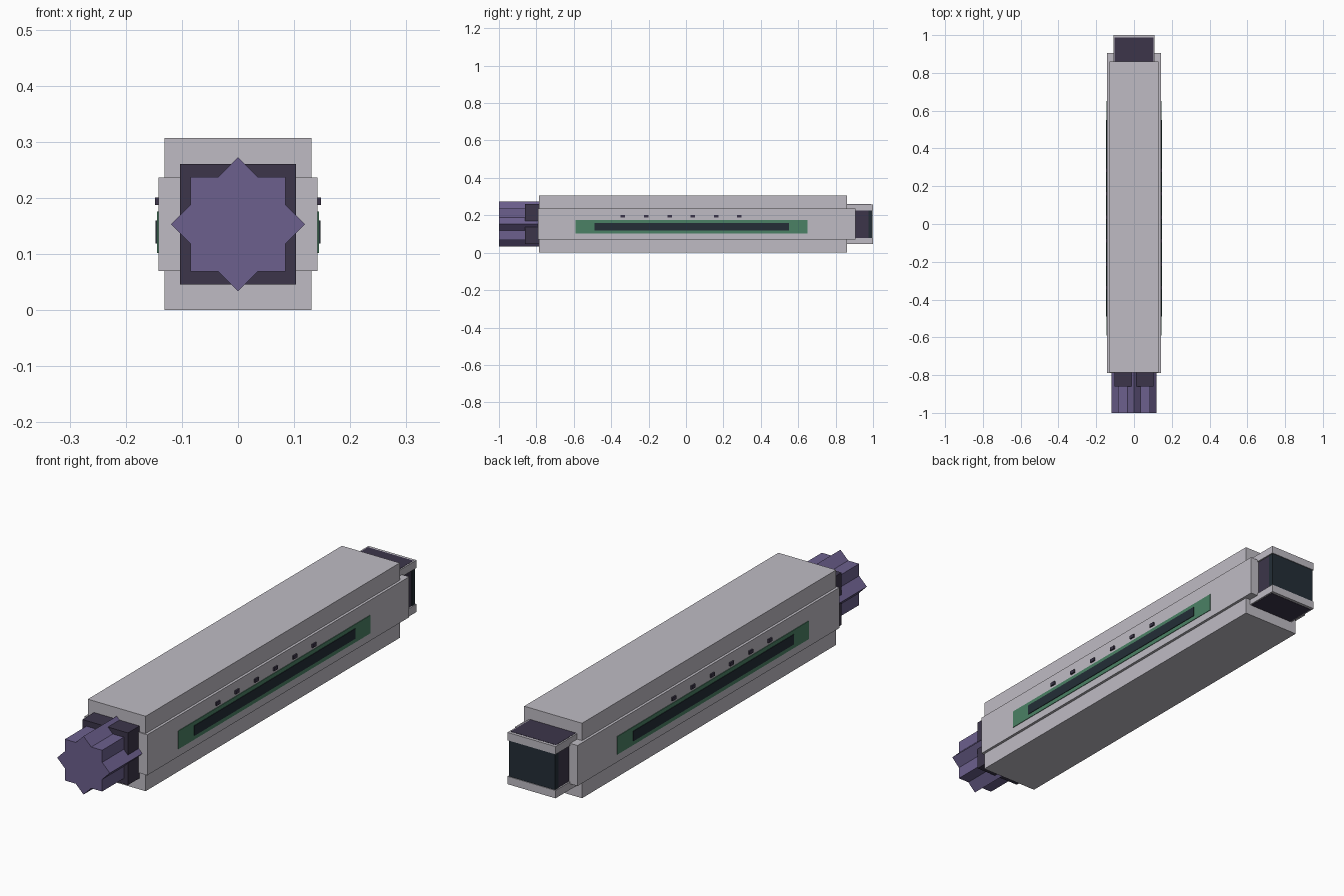
import bpy
import math
from mathutils import Matrix

cube = bpy.data.objects.get("Cube")
if cube:
    bpy.data.objects.remove(cube, do_unlink=True)


def material(name, rgb):
    m = bpy.data.materials.new(name)
    m.use_nodes = True
    m.diffuse_color = (*rgb, 1)
    m.node_tree.nodes["Principled BSDF"].inputs["Base Color"].default_value = (*rgb, 1)
    return m


grey = material("light grey", (0.52, 0.50, 0.55))
purple = material("purple", (0.15, 0.117, 0.27))
dark = material("dark violet", (0.045, 0.036, 0.068))
green = material("green", (0.07, 0.22, 0.13))
black = material("blue black", (0.017, 0.027, 0.037))


def box(name, mat, x, y, z, turn=0):
    """Box from three (low, high) ranges, optionally turned about its y axis."""
    centre = [(a + b) / 2 for a, b in (x, y, z)]
    size = [b - a for a, b in (x, y, z)]
    bpy.ops.mesh.primitive_cube_add(size=1, location=centre)
    ob = bpy.context.object
    ob.name = name
    ob.data.transform(Matrix.Rotation(turn, 4, 'Y') @ Matrix.Diagonal((*size, 1)))
    ob.data.materials.append(mat)
    return ob


def sym(half):
    return (-half, half)


MID = 0.153

# Casing
box("main_casing", grey, sym(0.131), (-0.785, 0.86), (0, 0.307))
box("side_casing", grey, sym(0.142), (-0.79, 0.905), (0.07, 0.236))

# Inner core showing at both ends
box("inner_core", dark, sym(0.103), (-0.86, 0.988), (0.046, 0.26))

# Eight-pointed knob from two crossed blocks
for i in range(2):
    box(f"knob_block_{i + 1}", purple, sym(0.0845), (-1, -0.78),
        (MID - 0.0845, MID + 0.0845), i * math.pi / 4)

# Rear connector
box("connector_lower_plate", grey, sym(0.109), (0.85, 1), (0.047, 0.079))
box("connector_upper_plate", grey, sym(0.109), (0.85, 1), (0.227, 0.259))
box("connector_end", black, sym(0.105), (0.975, 0.997), (0.075, 0.23))

# Side panels, slots and studs, the same on both sides
for label, s in (("left", 1), ("right", -1)):
    def out(depth):
        return tuple(sorted((s * 0.14, s * depth)))
    box(f"{label}_panel", green, out(0.1445), (-0.59, 0.65), (0.102, 0.176))
    box(f"{label}_slot", black, out(0.147), (-0.49, 0.55), (0.119, 0.16))
    for i in range(6):
        y = -0.337 + i * 0.1245
        box(f"{label}_stud_{i + 1}", dark, out(0.148), (y - 0.012, y + 0.012), (0.187, 0.201))
